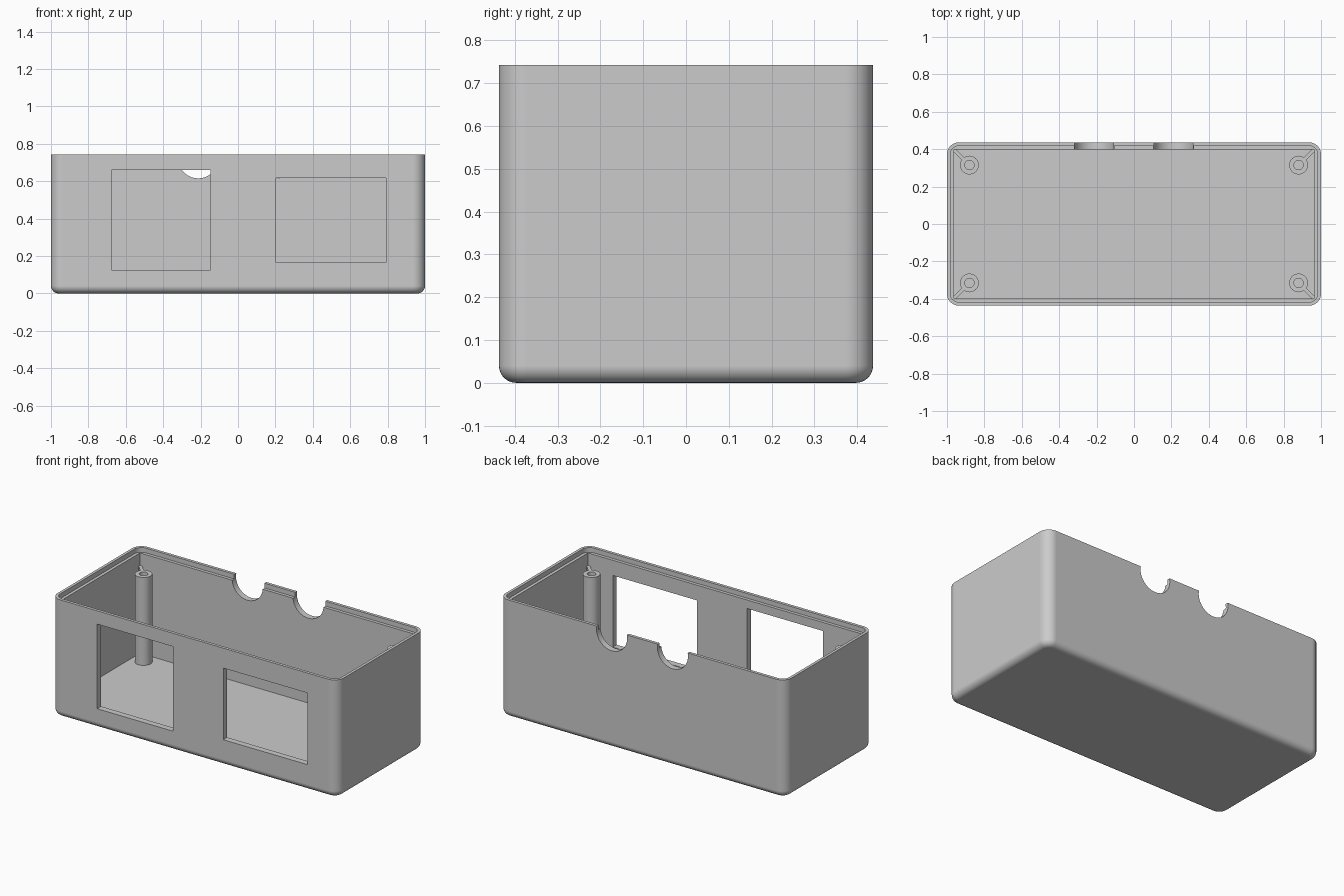
import bpy, bmesh, math
from mathutils import Matrix, Vector

if "Cube" in bpy.data.objects:
    bpy.data.objects.remove(bpy.data.objects["Cube"])

HX, HY, H = 1.0, 0.437, 0.743     # outer half sizes and height
IX, IY = 0.963, 0.398             # cavity half sizes
FLOOR = 0.08
POST_X, POST_Y, POST_TOP = 0.88, 0.315, 0.635

grey = bpy.data.materials.new("plastic_grey")
grey.use_nodes = True
grey.diffuse_color = (0.6, 0.6, 0.6, 1)
grey.node_tree.nodes["Principled BSDF"].inputs["Base Color"].default_value = (0.6, 0.6, 0.6, 1)


def finish(name, bm):
    bmesh.ops.recalc_face_normals(bm, faces=bm.faces)
    mesh = bpy.data.meshes.new(name)
    bm.to_mesh(mesh)
    bm.free()
    ob = bpy.data.objects.new(name, mesh)
    bpy.context.collection.objects.link(ob)
    mesh.materials.append(grey)
    return ob


def select(ob):
    bpy.ops.object.select_all(action="DESELECT")
    ob.select_set(True)
    bpy.context.view_layer.objects.active = ob


def box(name, lo, hi, corner=0, bottom=0):
    """Box between two corners, with optional rounded upright and bottom edges."""
    lo, hi = Vector(lo), Vector(hi)
    bm = bmesh.new()
    bmesh.ops.create_cube(bm, size=1)
    bmesh.ops.scale(bm, verts=bm.verts, vec=hi - lo)
    bmesh.ops.translate(bm, verts=bm.verts, vec=(lo + hi) / 2)
    if corner:
        upright = [e for e in bm.edges if abs(e.verts[0].co.z - e.verts[1].co.z) > 0.01]
        bmesh.ops.bevel(bm, geom=upright, offset=corner, segments=10, profile=0.5, affect="EDGES")
    if bottom:
        low = [e for e in bm.edges if all(abs(v.co.z - lo.z) < 1e-5 for v in e.verts)]
        bmesh.ops.bevel(bm, geom=low, offset=bottom, segments=8, profile=0.5, affect="EDGES")
    return finish(name, bm)


def cut(target, cutter):
    mod = target.modifiers.new("cut", "BOOLEAN")
    mod.operation, mod.solver, mod.object = "DIFFERENCE", "EXACT", cutter
    select(target)
    bpy.ops.object.modifier_apply(modifier=mod.name)
    bpy.data.objects.remove(cutter)


# Rounded shell, hollowed out, with a stepped rim for a lid
shell = box("case_shell", (-HX, -HY, 0), (HX, HY, H), corner=0.065, bottom=0.04)
cut(shell, box("cavity", (-IX, -IY, FLOOR), (IX, IY, 1)))
cut(shell, box("rim_step", (-0.982, -0.418, H - 0.03), (0.982, 0.418, 1), corner=0.047))

# Two display windows in the front wall
for x0, x1, z0, z1 in ((-0.677, -0.148, 0.125, 0.659), (0.203, 0.79, 0.165, 0.617)):
    cut(shell, box("window", (x0, -0.6, z0), (x1, -0.3, z1)))

# Two round cable notches in the top of the back wall
for x in (-0.213, 0.212):
    bm = bmesh.new()
    bmesh.ops.create_cone(bm, cap_ends=True, segments=48, radius1=0.107, radius2=0.107, depth=0.3,
                          matrix=Matrix.Translation((x, HY, 0.722)) @ Matrix.Rotation(math.pi / 2, 4, "X"))
    cut(shell, finish("notch", bm))

select(shell)
bpy.ops.object.shade_smooth_by_angle(angle=math.radians(30))
weighted = shell.modifiers.new("flat_walls", "WEIGHTED_NORMAL")
weighted.keep_sharp = True


def screw_post(name, x, y):
    """Lathed post with a blind screw hole."""
    profile = [(0, FLOOR - 0.01), (0.05, FLOOR - 0.01), (0.05, POST_TOP),
               (0.025, POST_TOP), (0.025, POST_TOP - 0.3), (0, POST_TOP - 0.3)]
    bm = bmesh.new()
    verts = [bm.verts.new((r, 0, z)) for r, z in profile]
    edges = [bm.edges.new(pair) for pair in zip(verts, verts[1:])]
    bmesh.ops.spin(bm, geom=verts + edges, cent=(0, 0, 0), axis=(0, 0, 1),
                   angle=2 * math.pi, steps=32)
    bmesh.ops.remove_doubles(bm, verts=bm.verts, dist=1e-4)
    bmesh.ops.translate(bm, verts=bm.verts, vec=(x, y, 0))
    ob = finish(name, bm)
    select(ob)
    bpy.ops.object.shade_smooth_by_angle(angle=math.radians(30))


# Screw posts, each tied to its corner by a thin rib
for sx, side in ((1, "left"), (-1, "right")):
    for sy, end in ((1, "back"), (-1, "front")):
        x, y = sx * POST_X, sy * POST_Y
        screw_post(f"{end}_{side}_screw_post", x, y)
        reach = Vector((sx * IX - x, sy * IY - y))
        rib = box(f"{end}_{side}_rib", (0.046, -0.01, FLOOR - 0.01), (reach.length, 0.01, POST_TOP))
        rib.data.transform(Matrix.Translation((x, y, 0)) @
                           Matrix.Rotation(math.atan2(reach.y, reach.x), 4, "Z"))
